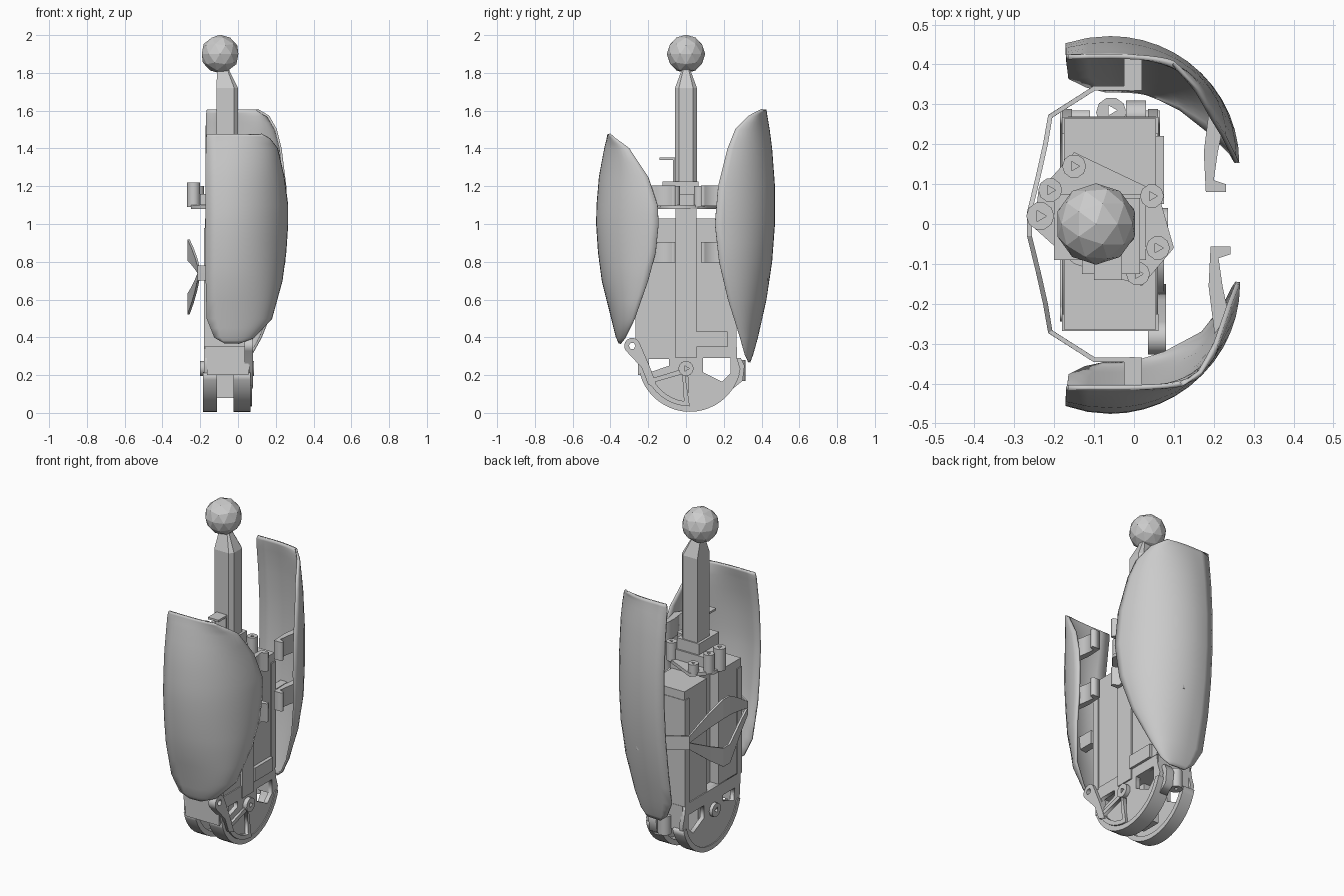
import bpy, bmesh, math
from mathutils import Matrix, Vector

cube = bpy.data.objects.get("Cube")
if cube:
    bpy.data.objects.remove(cube)

grey = bpy.data.materials.new("plain_grey")
grey.use_nodes = True
grey.diffuse_color = (0.6, 0.6, 0.6, 1)
grey.node_tree.nodes["Principled BSDF"].inputs["Base Color"].default_value = (0.6, 0.6, 0.6, 1)


def add(name, mesh, smooth=False):
    ob = bpy.data.objects.new(name, mesh)
    bpy.context.collection.objects.link(ob)
    mesh.materials.clear()
    mesh.materials.append(grey)
    if smooth:
        bpy.ops.object.select_all(action='DESELECT')
        ob.select_set(True)
        bpy.context.view_layer.objects.active = ob
        bpy.ops.object.shade_smooth_by_angle(angle=math.radians(35))
    return ob


def from_bm(name, bm, smooth=False):
    bmesh.ops.recalc_face_normals(bm, faces=bm.faces)
    mesh = bpy.data.meshes.new(name)
    bm.to_mesh(mesh)
    bm.free()
    return add(name, mesh, smooth)


def box(name, x, y, z):
    bm = bmesh.new()
    size = Matrix.Diagonal((x[1] - x[0], y[1] - y[0], z[1] - z[0], 1))
    mid = Matrix.Translation((sum(x) / 2, sum(y) / 2, sum(z) / 2))
    bmesh.ops.create_cube(bm, size=1, matrix=mid @ size)
    return from_bm(name, bm)


def plate(name, outlines, lo, hi, axis='x'):
    """Flat outline, with holes as further outlines, extruded along an axis."""
    cu = bpy.data.curves.new(name, 'CURVE')
    cu.dimensions, cu.fill_mode, cu.extrude = '2D', 'BOTH', (hi - lo) / 2
    for pts in outlines:
        sp = cu.splines.new('POLY')
        sp.points.add(len(pts) - 1)
        for p, (u, v) in zip(sp.points, pts):
            p.co = (u, v, 0, 1)
        sp.use_cyclic_u = True
    tmp = bpy.data.objects.new(name, cu)
    mesh = bpy.data.meshes.new_from_object(tmp)
    bpy.data.objects.remove(tmp)
    for v in mesh.vertices:
        a, b, c = v.co
        c += (lo + hi) / 2
        v.co = (c, a, b) if axis == 'x' else (a, b, c)
    return add(name, mesh)


def ring(u, v, r, n=12, start=0, end=360):
    steps = n if end - start == 360 else n - 1
    angles = [math.radians(start + (end - start) * i / steps) for i in range(n)]
    return [(u + r * math.cos(a), v + r * math.sin(a)) for a in angles]


def grid(name, rows, thick, smooth=True):
    """Sheet skinned over rows of points and thickened."""
    bm = bmesh.new()
    vs = [[bm.verts.new(p) for p in row] for row in rows]
    for a, b in zip(vs, vs[1:]):
        for i in range(len(a) - 1):
            bm.faces.new((a[i], a[i + 1], b[i + 1], b[i]))
    bmesh.ops.remove_doubles(bm, verts=bm.verts, dist=0.0005)
    ob = from_bm(name, bm, smooth)
    mod = ob.modifiers.new("thickness", 'SOLIDIFY')
    mod.thickness, mod.offset = thick, 0
    return ob


def lerp_table(table, z):
    for a, b in zip(table, table[1:]):
        if a[0] <= z <= b[0]:
            t = (z - a[0]) / (b[0] - a[0])
            return [p + (q - p) * t for p, q in zip(a, b)]
    return table[-1]


# Curved shells: height, outer depth, edge depth, left edge, right edge
front = [(.37, .35, .345, -.07, 0), (.40, .365, .32, -.125, .08), (.5, .39, .27, -.165, .175),
         (.7, .44, .2, -.17, .23), (.85, .46, .16, -.17, .25), (1, .47, .145, -.17, .26),
         (1.1, .468, .15, -.17, .26), (1.25, .455, .2, -.17, .24), (1.4, .427, .3, -.17, .205),
         (1.45, .415, .37, -.17, .165), (1.475, .41, .4, -.165, .12)]
back = [(.27, .335, .33, -.07, .02), (.31, .35, .31, -.12, .07), (.4, .375, .285, -.165, .12),
        (.6, .42, .222, -.17, .2), (.8, .45, .175, -.17, .245), (1, .465, .153, -.17, .258),
        (1.2, .465, .17, -.17, .25), (1.4, .45, .22, -.17, .225), (1.5, .437, .26, -.17, .2),
        (1.57, .425, .33, -.17, .16), (1.605, .42, .4, -.165, .1)]
for name, table, s in (("front_shell", front, -1), ("back_shell", back, 1)):
    rows = []
    levels = sorted({z for z, *_ in table} | {(a[0] + b[0]) / 2 for a, b in zip(table, table[1:])})
    for z in levels:
        _, yo, yi, xl, xr = lerp_table(table, z)
        c = -.06
        row = [(xl + (c - xl) * f, s * (yo - (yo - yi) * .06 * (1 - f) ** 2), z) for f in (0, .5)]
        for i in range(13):
            t = math.pi / 2 * i / 12
            row.append((c + (xr - c) * math.sin(t), s * (yi + (yo - yi) * math.cos(t)), z))
        rows.append(row)
    grid(name, rows, .012)

# Ball on top
bm = bmesh.new()
bmesh.ops.create_icosphere(bm, subdivisions=2, radius=.102, matrix=Matrix.Translation((-.095, 0, 1.9)))
from_bm("top_ball", bm)

# Rod with tapered neck
bm = bmesh.new()
loops = []
for z, x0, x1, h in ((1.08, -.115, 0, .058), (1.72, -.115, 0, .058), (1.81, -.11, -.045, .025), (1.85, -.11, -.045, .025)):
    k = h * .35
    pts = [(x0, -h), (x1 - k, -h), (x1, -h + k), (x1, h - k), (x1 - k, h), (x0, h)]
    loops.append([bm.verts.new((x, y, z)) for x, y in pts])
for a, b in zip(loops, loops[1:]):
    for i in range(6):
        bm.faces.new((a[i], a[i - 1], b[i - 1], b[i]))
bm.faces.new(loops[0])
bm.faces.new(loops[-1])
from_bm("rod", bm)

# Body: column between two casings
box("column", (-.12, .068), (-.055, .055), (.29, 1.1))
for s, n in ((-1, "front"), (1, "back")):
    y = sorted((s * .055, s * .265))
    box(n + "_casing", (-.175, .055), y, (.35, 1.03))
    box(n + "_casing_rim", (-.18, .062), sorted((s * .225, s * .268)), (.35, .98))
    # Shell clips with a hooked end
    for z in (.85, 1.15):
        clip = [(.19, .3), (.175, .18), (.18, .08), (.23, .08), (.23, .1), (.2, .11), (.21, .18), (.225, .25)]
        k = 0 if s > 0 else .012
        plate(n + "_shell_clip", [[(x + k, s * (y - 2 * k)) for x, y in clip]], z - .055, z + .055, 'z')
    # Tab joining strap to shell
    box(n + "_strap_tab", (-.025, .02), sorted((s * .335, s * .435)), (.7, .78))
box("lower_bracket", (.05, .075), (.05, .22), (.35, .43))

# Strap around the open side, forking into two bands in the middle
path = [(-.34, 0), (-.34, -.1), (-.27, -.21), (-.2, -.222), (-.12, -.24), (-.03, -.262)]
path += [(-y, x) for y, x in reversed(path)]
for name, tip, inner, mid in (("upper_strap", .92, .80, .78), ("lower_strap", .52, .64, .70)):
    rows = []
    for y, x in path:
        f = max(0, 1 - abs(y) / .25) ** .8
        rows.append([(x, y, mid + (tip - mid) * f * 1.1), (x, y, .74 + (inner - .74) * f * 1.2)])
    grid(name, rows, .012, False)

# Joint plate and lugs above the body
plate("joint_plate", [[(-.15, .18), (-.24, .08), (-.25, -.01), (-.15, -.1), (.02, -.155),
                       (.1, -.06), (.06, .08)]], 1.08, 1.1, 'z')
for x, y, r, top in ((-.235, .02, .035, 1.22), (-.21, .085, .03, 1.2), (-.15, .145, .03, 1.15),
                     (.045, .07, .03, 1.2), (.06, -.06, .03, 1.2), (.01, -.125, .03, 1.14)):
    plate("joint_lug", [ring(x, y, r, 10), ring(x, y, r * .45, 3)], 1.09, top, 'z')
box("joint_block", (-.2, .03), (-.09, .075), (1.1, 1.16))
box("joint_collar", (-.13, .015), (-.125, .065), (1.15, 1.225))
box("hook_post", (-.1, -.03), (-.07, -.058), (1.2, 1.35))
box("hook_tip", (-.1, -.03), (-.14, -.058), (1.34, 1.352))

# Rounded base: side plates with windows, curved treads and cross blocks
arc = ring(.02, .28, .272, 17, 190, 350)
outline = [(-.255, .36)] + arc + [(.27, .29), (.26, .36)]
window_a = [(-.2, .285), (-.09, .285), (-.09, .25), (-.19, .215)]
window_b = [(.09, .29), (.235, .29), (.235, .21), (.19, .165), (.09, .215)]
window_c = [(-.17, .17), (-.03, .215), (.01, .19), (.01, .06), (-.08, .075), (-.14, .115)]
for n, x0, x1 in (("left", .035, .06), ("right", -.18, -.155)):
    holes = [outline, window_a, window_b] + ([window_c] if n == "left" else [])
    plate(n + "_base_side", holes, x0, x1)
wedge = [(-.01, .235)] + ring(.02, .28, .245, 9, 205, 270)
wedge_hole = [(-.02, .205)] + ring(.02, .28, .22, 7, 212, 262)
plate("wedge_frame", [wedge, wedge_hole], .05, .075)
plate("wedge_panel", [wedge], .03, .055)
outer, inner = ring(.02, .28, .274, 21, 195, 345), ring(.02, .28, .245, 21, 195, 345)
for n, x0, x1 in (("left", -.025, .065), ("right", -.185, -.11)):
    plate(n + "_tread", [outer + inner[::-1]], x0, x1)
    px = (.05, .085) if n == "left" else (-.2, -.17)
    plate(n + "_pivot", [ring(0, .235, .04, 14), ring(0, .235, .018, 3)], *px)
box("base_top", (-.175, .06), (-.255, .26), (.29, .36))
box("base_front_block", (-.165, .055), (-.255, -.21), (.2, .37))
box("base_back_block", (-.165, .055), (.24, .27), (.2, .35))
box("base_middle_web", (-.12, -.02), (-.06, .06), (.08, .29))

# Swing arm at the front and lug at the back
arm = ring(-.285, .355, .042, 10, 20, 220) + [(-.235, .24), (-.2, .15), (-.15, .13), (-.19, .24), (-.22, .31)]
plate("front_arm", [arm, ring(-.285, .355, .018, 6)], .035, .08)
plate("back_lug", [ring(-.057, .28, .038, 10), ring(-.057, .285, .015, 3)], .17, .28, 'z')
plate("back_hinge", [[(.25, .29), (.29, .29), (.31, .25), (.3, .17), (.25, .13)]], -.02, .03)
